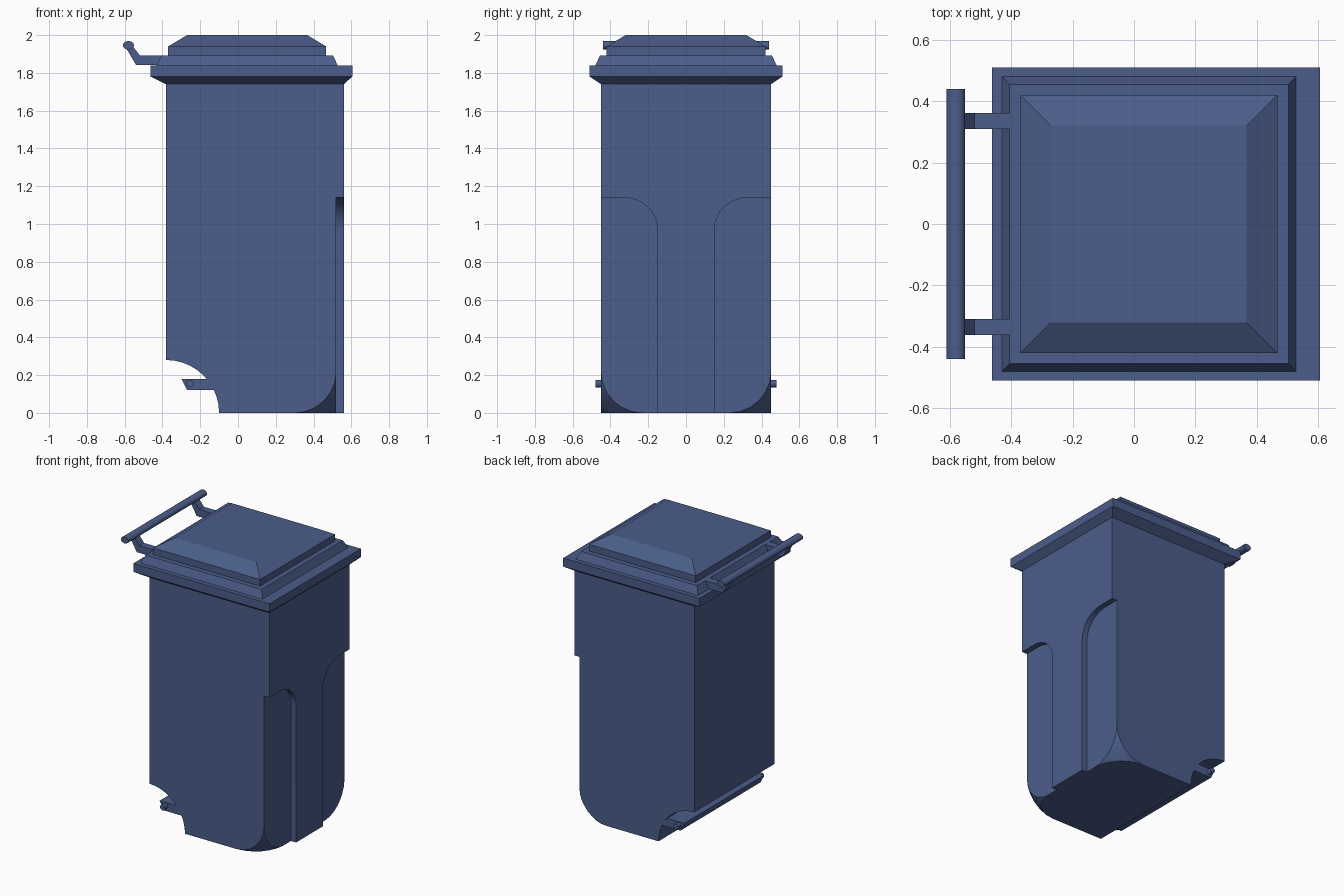
import bpy, bmesh
from math import sin, cos, pi, radians

if "Cube" in bpy.data.objects:
    bpy.data.objects.remove(bpy.data.objects["Cube"], do_unlink=True)

blue = bpy.data.materials.new("slate blue plastic")
blue.use_nodes = True
colour = (0.07, 0.11, 0.255, 1)
blue.diffuse_color = colour
blue.node_tree.nodes["Principled BSDF"].inputs["Base Color"].default_value = colour


def finish(bm, name):
    """Turn a bmesh into a shaded, coloured object."""
    bmesh.ops.recalc_face_normals(bm, faces=bm.faces)
    mesh = bpy.data.meshes.new(name)
    bm.to_mesh(mesh)
    bm.free()
    mesh.materials.append(blue)
    ob = bpy.data.objects.new(name, mesh)
    bpy.context.collection.objects.link(ob)
    return ob


def smooth(ob, angle=30):
    bpy.ops.object.select_all(action='DESELECT')
    ob.select_set(True)
    bpy.context.view_layer.objects.active = ob
    bpy.ops.object.shade_smooth_by_angle(angle=radians(angle))


def prism(name, outline, axis, lo, hi):
    """Extrude an outline along x (outline in y,z) or y (outline in x,z)."""
    bm = bmesh.new()
    place = {'x': lambda p, d: (d, p[0], p[1]), 'y': lambda p, d: (p[0], d, p[1])}[axis]
    a = [bm.verts.new(place(p, lo)) for p in outline]
    b = [bm.verts.new(place(p, hi)) for p in outline]
    bm.faces.new(a)
    bm.faces.new(b)
    for i in range(len(a)):
        j = (i + 1) % len(a)
        bm.faces.new((a[i], a[j], b[j], b[i]))
    return finish(bm, name)


def stacked(name, rings):
    """Loft rectangular rings given as (x_min, x_max, half_depth, z)."""
    bm = bmesh.new()
    loops = [[bm.verts.new(p) for p in
              ((x0, -y, z), (x1, -y, z), (x1, y, z), (x0, y, z))]
             for x0, x1, y, z in rings]
    bm.faces.new(loops[0])
    bm.faces.new(loops[-1])
    for a, b in zip(loops, loops[1:]):
        for i in range(4):
            j = (i + 1) % 4
            bm.faces.new((a[i], a[j], b[j], b[i]))
    return finish(bm, name)


def ellipse(cx, cz, rx, rz, n):
    return [(cx + rx * cos(2 * pi * i / n), cz + rz * sin(2 * pi * i / n)) for i in range(n)]


# Main tub: hull of a box whose two lower outer corners are rounded off
BACK, FACE, SIDE, TOP, R = -0.38, 0.52, 0.45, 1.74, 0.22
bm = bmesh.new()
for s in (-1, 1):
    for p in ((BACK, s * SIDE, 0), (BACK, s * SIDE, TOP), (FACE, s * SIDE, TOP)):
        bm.verts.new(p)
    for i in range(7):
        u, v = R * (1 - sin(i * pi / 12)), R * (1 - cos(i * pi / 12))
        bm.verts.new((FACE - u, s * SIDE, v))
        bm.verts.new((FACE - u, s * (SIDE - v), 0))
        bm.verts.new((FACE, s * (SIDE - u), v))
bmesh.ops.remove_doubles(bm, verts=bm.verts, dist=0.0001)
bmesh.ops.convex_hull(bm, input=bm.verts)
bmesh.ops.dissolve_limit(bm, angle_limit=0.01, verts=bm.verts, edges=bm.edges)
tub = finish(bm, "tub")

# Wheel arch cut across the lower edge
cutter = prism("wheel_arch_cutter", ellipse(BACK, 0, 0.28, 0.28, 40), 'y', -0.6, 0.6)
cutter.hide_render = True
cut = tub.modifiers.new("wheel_arch", 'BOOLEAN')
cut.operation, cut.solver, cut.object = 'DIFFERENCE', 'EXACT', cutter
bpy.context.view_layer.objects.active = tub
bpy.ops.object.modifier_apply(modifier=cut.name)
bpy.data.objects.remove(cutter, do_unlink=True)
smooth(tub)

# Raised panel with a central column and two arched recesses
half = [(SIDE, TOP), (SIDE, 1.14)]
half += [(0.33 - 0.18 * sin(i * pi / 16), 0.97 + 0.17 * cos(i * pi / 16)) for i in range(9)]
half += [(0.15, 0)]
smooth(prism("arched_panel", half + [(-y, z) for y, z in reversed(half)], 'x', FACE - 0.005, 0.56))

# Flared rim and stepped lid
stacked("rim", [(BACK, 0.56, SIDE, TOP), (-0.463, 0.605, 0.51, 1.78), (-0.463, 0.605, 0.51, 1.84)])
stacked("lid_base", [(-0.433, 0.53, 0.482, 1.835), (-0.405, 0.503, 0.455, 1.893)])
stacked("lid_top", [(-0.37, 0.467, 0.42, 1.885), (-0.37, 0.467, 0.42, 1.94),
                    (-0.27, 0.367, 0.32, 2.0)])

# Handle bar and its two cranked arms
smooth(prism("handle_bar", ellipse(-0.58, 1.946, 0.03, 0.023, 12), 'y', -0.44, 0.44), 40)
arm = [(-0.4, 1.842), (-0.54, 1.842), (-0.59, 1.928), (-0.56, 1.945), (-0.52, 1.893), (-0.4, 1.893)]
for side, y in (("front", -0.335), ("rear", 0.335)):
    prism(side + "_handle_arm", arm, 'y', y - 0.026, y + 0.026)

# Axle and the bracket carrying it
bracket = [(-0.3, 0.18), (-0.15, 0.18), (-0.1, 0.12), (-0.27, 0.12)]
prism("axle_bracket", bracket, 'y', -0.448, 0.448)
smooth(prism("axle", ellipse(-0.255, 0.155, 0.02, 0.02, 12), 'y', -0.48, 0.48), 40)
